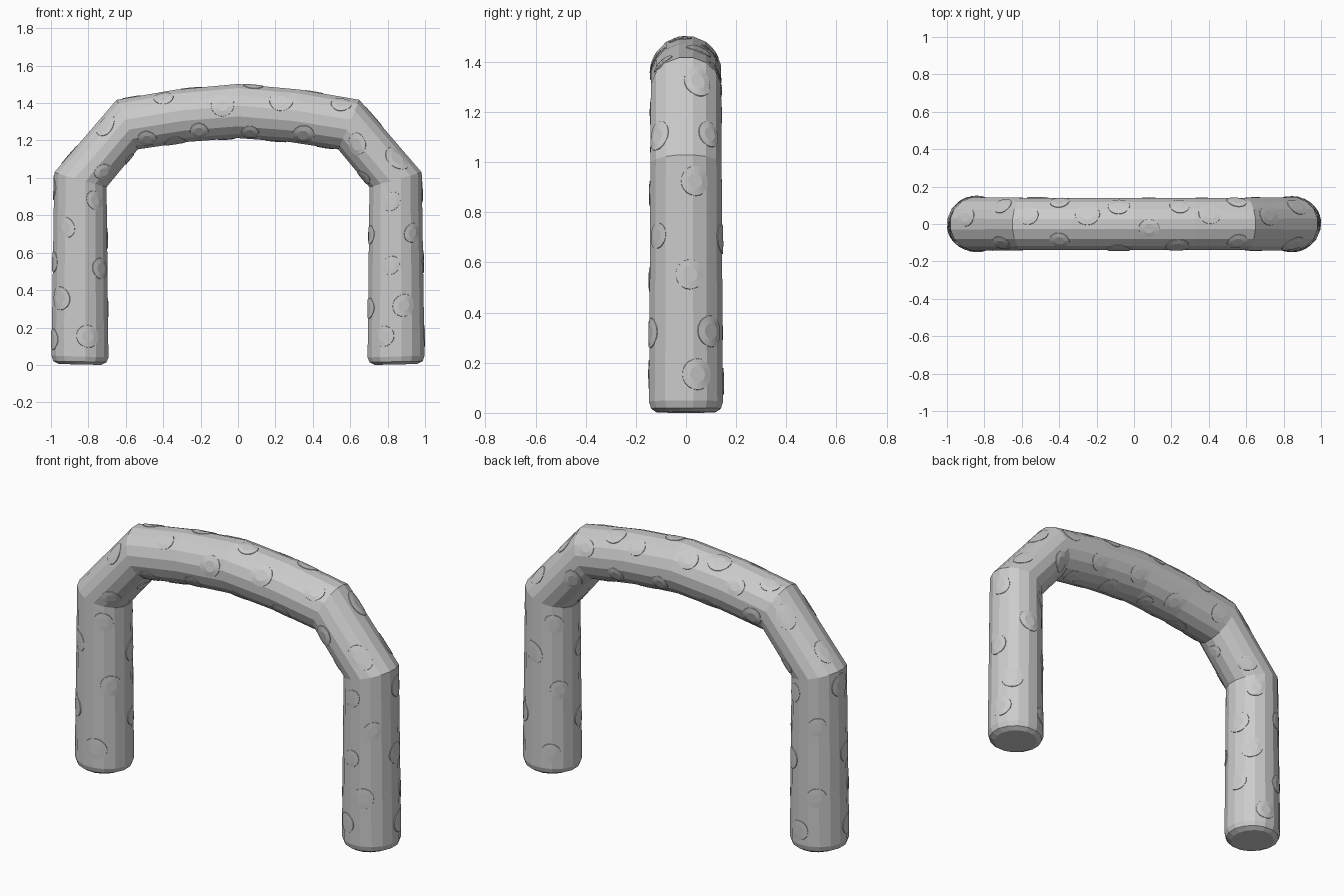
import bpy, bmesh, math, random
from mathutils import Vector

cube = bpy.data.objects.get("Cube")
if cube:
    bpy.data.objects.remove(cube, do_unlink=True)

random.seed(4)
SIDES = 16

grey = bpy.data.materials.new("light_grey")
grey.use_nodes = True
colour = (0.6, 0.6, 0.6, 1)
grey.diffuse_color = colour
grey.node_tree.nodes["Principled BSDF"].inputs["Base Color"].default_value = colour

# Mitred cross-sections: outer point, inner point (x, z), half depth in y
half = [
    ((-0.96, 0.005), (-0.73, 0.0), 0.12),
    ((-0.99, 0.02), (-0.70, 0.015), 0.142),
    ((-1.0, 0.05), (-0.69, 0.04), 0.15),
    ((-0.985, 1.03), (-0.70, 0.95), 0.145),
    ((-0.65, 1.42), (-0.535, 1.15), 0.143),
    ((-0.33, 1.475), (-0.27, 1.19), 0.143),
    ((0, 1.505), (0, 1.21), 0.143),
]


def flip(p):
    return (-p[0], p[1])


sections = half + [(flip(o), flip(i), d) for o, i, d in reversed(half[:-1])]


def ring_point(section, angle, lift=0.0):
    (ox, oz), (ix, iz), depth = section
    outer, inner = Vector((ox, 0, oz)), Vector((ix, 0, iz))
    centre, arm = (outer + inner) / 2, (outer - inner) / 2
    grow = 1 + lift / depth
    return centre + grow * (arm * math.cos(angle)
                            + Vector((0, depth * math.sin(angle), 0)))


def finish(bm, name):
    bmesh.ops.recalc_face_normals(bm, faces=bm.faces)
    mesh = bpy.data.meshes.new(name)
    bm.to_mesh(mesh)
    bm.free()
    mesh.materials.append(grey)
    obj = bpy.data.objects.new(name, mesh)
    bpy.context.collection.objects.link(obj)
    return obj


def bridge(bm, a, b):
    n = len(a)
    for i in range(n):
        j = (i + 1) % n
        bm.faces.new((a[i], a[j], b[j], b[i]))


# Arch tube with closed feet
bm = bmesh.new()
rings = [[bm.verts.new(ring_point(s, math.tau * (k + 0.5) / SIDES))
          for k in range(SIDES)] for s in sections]
for a, b in zip(rings, rings[1:]):
    bridge(bm, a, b)
bm.faces.new(rings[0])
bm.faces.new(rings[-1])
finish(bm, "arch_tube")

# Shallow round spots that follow the surface of the tube
bm = bmesh.new()


def add_spot(low, high, t, angle, radius):
    length = (Vector(high[0]) + Vector(high[1])
              - Vector(low[0]) - Vector(low[1])).length / 2

    def vert(size, lift, turn):
        u = t + size * math.cos(turn) / length
        a = angle + size * math.sin(turn) / 0.147
        p = ring_point(low, a, lift).lerp(ring_point(high, a, lift), u)
        return bm.verts.new(p)

    turns = [math.tau * k / 20 for k in range(20)]
    loops = [[vert(radius * f, lift, w) for w in turns]
             for f, lift in ((1, -0.004), (0.97, 0.001), (0.5, 0.002))]
    for a, b in zip(loops, loops[1:]):
        bridge(bm, a, b)
    bm.faces.new(loops[-1])


for index in range(2, len(sections) - 3):
    low, high = sections[index], sections[index + 1]
    rows = 5 if index in (2, len(sections) - 4) else 2
    for row in range(rows):
        for k in range(3):
            t = (row + 0.5) / rows + random.uniform(-0.02, 0.02)
            angle = math.tau * (k + 0.5 * (row % 2)) / 3 + random.uniform(-0.4, 0.4)
            add_spot(low, high, t, angle, random.uniform(0.05, 0.065))
finish(bm, "surface_spots")
